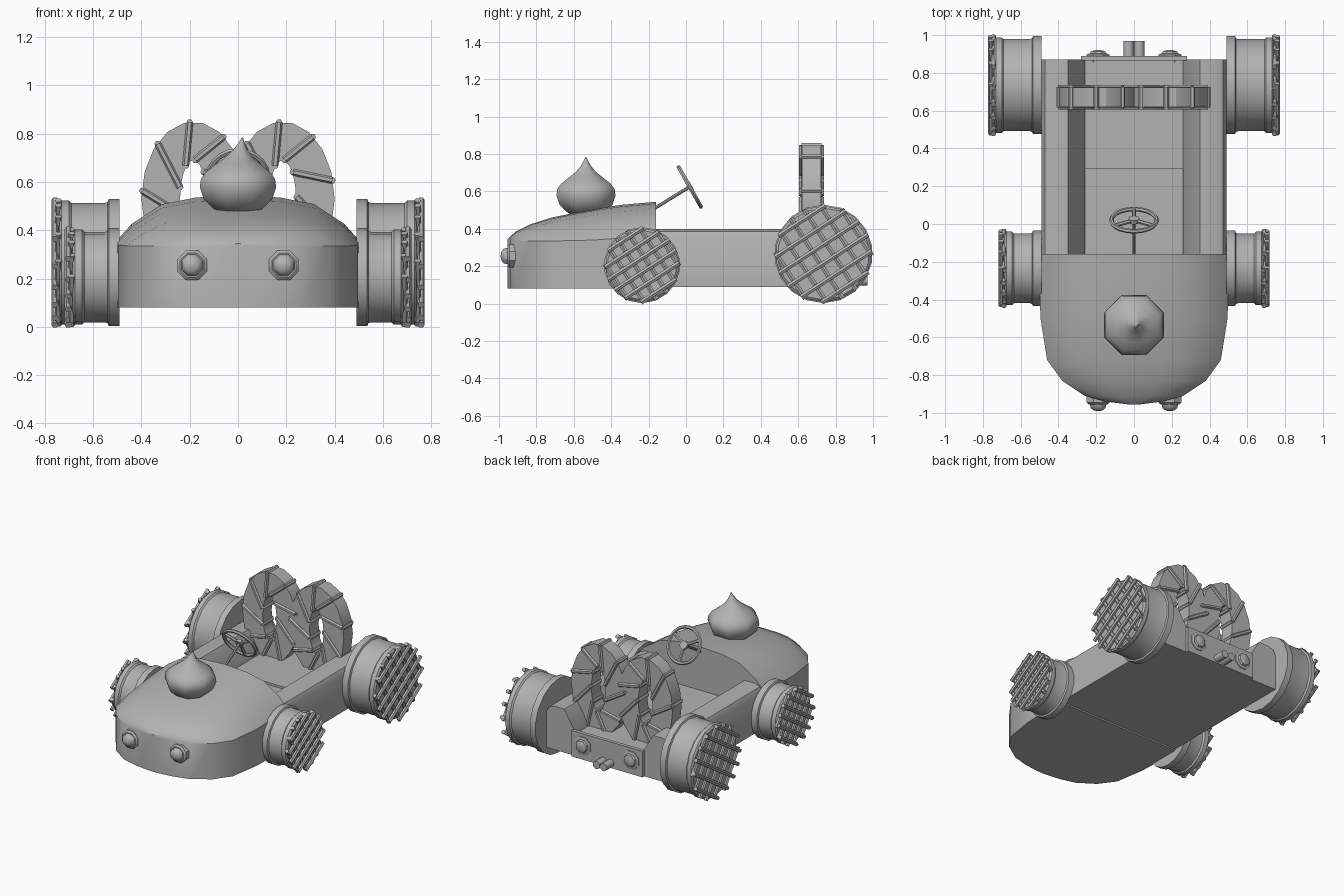
import bpy, bmesh, math
from mathutils import Vector, Matrix

if "Cube" in bpy.data.objects:
    bpy.data.objects.remove(bpy.data.objects["Cube"])

grey = bpy.data.materials.new("plain grey")
grey.diffuse_color = (0.45, 0.45, 0.45, 1)
grey.use_nodes = True
grey.node_tree.nodes["Principled BSDF"].inputs["Base Color"].default_value = grey.diffuse_color


def finish(name, bm, smooth=None):
    bmesh.ops.recalc_face_normals(bm, faces=bm.faces[:])
    me = bpy.data.meshes.new(name)
    bm.to_mesh(me)
    bm.free()
    ob = bpy.data.objects.new(name, me)
    bpy.context.collection.objects.link(ob)
    me.materials.append(grey)
    if smooth:
        bpy.ops.object.select_all(action='DESELECT')
        ob.select_set(True)
        bpy.context.view_layer.objects.active = ob
        bpy.ops.object.shade_smooth_by_angle(angle=math.radians(smooth))
    return ob


def loft(bm, rings, close=False):
    """Skin a list of closed rings; cap the ends or join last to first."""
    vs = [[bm.verts.new(p) for p in r] for r in rings]
    n = len(vs[0])
    pairs = list(zip(vs, vs[1:])) + ([(vs[-1], vs[0])] if close else [])
    for a, b in pairs:
        for i in range(n):
            bm.faces.new((a[i], a[(i + 1) % n], b[(i + 1) % n], b[i]))
    if not close:
        bm.faces.new(vs[0])
        bm.faces.new(vs[-1])


def lathe(bm, profile, centre, axis, seg, turn=0.0):
    """Revolve (distance along axis, radius) pairs."""
    axis = Vector(axis).normalized()
    q = Vector((0, 0, 1)).rotation_difference(axis)
    rings = []
    for h, r in profile:
        ring = [Vector((r * math.cos(a), r * math.sin(a), h))
                for a in (turn + 2 * math.pi * i / seg for i in range(seg))]
        rings.append([Vector(centre) + q @ p for p in ring])
    loft(bm, rings)


def rod(bm, a, b, r, seg=6):
    a, b = Vector(a), Vector(b)
    lathe(bm, [(0, r), ((b - a).length, r)], a, b - a, seg)


def box(name, lo, hi):
    bm = bmesh.new()
    loft(bm, [[(lo[0], lo[1], z), (hi[0], lo[1], z), (hi[0], hi[1], z), (lo[0], hi[1], z)]
              for z in (lo[2], hi[2])])
    return finish(name, bm)


# hood: cross-sections (y, half width, shoulder height, crown height)
bm = bmesh.new()
rings = []
for y, w, s, t in [(-.955, .03, .335, .345), (-.94, .15, .335, .36), (-.91, .26, .335, .385),
                   (-.83, .38, .335, .425), (-.72, .46, .335, .46), (-.5, .495, .34, .505),
                   (-.35, .5, .35, .528), (-.16, .5, .36, .545)]:
    half = [(w, .08), (w, s), (w * .88, s + (t - s) * .36), (w * .63, s + (t - s) * .8),
            (w * .35, s + (t - s) * .95), (0, t)]
    rings.append([(x, y, z) for x, z in half] + [(-x, y, z) for x, z in half[-2::-1]])
loft(bm, rings)
finish("hood", bm, 35)

# side pods with sloped inner walls
for sx, side in ((1, "right"), (-1, "left")):
    sec = [(.26, .09), (.26, .25), (.35, .4), (.43, .4), (.47, .385), (.49, .35), (.49, .09)]
    bm = bmesh.new()
    loft(bm, [[(sx * x, y, z) for x, z in sec] for y in (-.165, .87)])
    finish(side + "_side_pod", bm, 35)

# cockpit floor, seat deck, tail panel
box("cockpit_floor", (-.265, -.165, .09), (.265, .29, .235))
box("seat_deck", (-.265, .29, .09), (.265, .87, .25))
box("tail_panel", (-.28, .865, .09), (.28, .89, .275))

# exhaust pipes
for x in (-.028, .028):
    bm = bmesh.new()
    rod(bm, (x, .8, .125), (x, .97, .125), .028, 10)
    finish("exhaust_pipe", bm, 40)

# head and tail lamps: octagonal bezel with a dome
for x in (-.19, .19):
    for name, y, z, d, k in (("headlamp", -.925, .255, -1, 1), ("tail_lamp", .885, .19, 1, .55)):
        bm = bmesh.new()
        lathe(bm, [(-.03, .066), (.02 * k, .066), (.03 * k, .054), (.028 * k, .048),
                   (.05 * k, .042), (.062 * k, .025), (.066 * k, .004)],
              (x, y, z), (0, d, 0), 8, math.pi / 8)
        finish(name, bm, 40)

# teardrop ornament
bm = bmesh.new()
lathe(bm, [(0, .09), (.015, .115), (.05, .153), (.1, .171), (.135, .166), (.165, .142),
           (.195, .1), (.225, .06), (.255, .032), (.28, .016), (.307, .002)],
      (0, -.535, .478), (0, 0, 1), 8, math.pi / 8)
for v in bm.verts:
    v.co.x += .018 * max(0, (v.co.z - .68) / .1)
finish("teardrop_ornament", bm, 60)

# steering column and wheel
hub, axis = Vector((0, .02, .625)), Vector((0, .87, .49)).normalized()
q = Vector((0, 0, 1)).rotation_difference(axis)
bm = bmesh.new()
rod(bm, (0, -.2, .49), hub, .009, 8)
finish("steering_column", bm, 40)
bm = bmesh.new()
rings = []
for i in range(20):
    a = 2 * math.pi * i / 20
    rings.append([hub + q @ Vector(((.12 + .012 * math.cos(b)) * math.cos(a),
                                    (.12 + .012 * math.cos(b)) * math.sin(a), .012 * math.sin(b)))
                  for b in (math.pi * j / 3 for j in range(6))])
loft(bm, rings, True)
for a in (90, 210, 330):
    t = math.radians(a)
    rod(bm, hub, hub + q @ Vector((.12 * math.cos(t), .12 * math.sin(t), 0)), .011)
lathe(bm, [(-.01, .028), (.012, .028)], hub, axis, 10)
finish("steering_wheel", bm, 50)

# wheels: drum with two rims and a crossed lattice on the outer face
for sx, side in ((1, "right"), (-1, "left")):
    for name, y, R, x1 in (("front", -.235, .203, .70), ("rear", .735, .263, .755)):
        c = Vector((0, y, R + .003))
        bm = bmesh.new()
        lathe(bm, [(.49, R), (.535, R), (.54, R - .012), (.552, R - .016), (x1 - .065, R - .016),
                   (x1 - .055, R - .006), (x1 - .025, R - .006), (x1 - .015, R - .018)],
              c, (1, 0, 0), 18)
        bars = bmesh.new()
        step = R / 3.1
        for ang, x in ((math.radians(-57), x1 - .011), (math.radians(33), x1 + .003)):
            u = Vector((0, math.cos(ang), math.sin(ang)))
            v = Vector((0, -u.z, u.y))
            for i in range(6):
                d = (i - 2.5) * step
                h = math.sqrt((R - .004) ** 2 - d * d)
                p = c + v * d + Vector((x, 0, 0))
                rod(bars, p - u * h, p + u * h, .0145)
        for m, part in ((bm, "wheel"), (bars, "wheel_lattice")):
            for vert in m.verts:
                vert.co.x *= sx
            finish(f"{name}_{side}_{part}", m, 40)

# back rest: two joined loops, each wrapped with slanted cords
def loop_point(cx, t, off, y):
    return Vector((cx + (.135 + off) * math.cos(t), y, .53 + (.24 + off) * math.sin(t)))


for cx, side in ((-.185, "left"), (.185, "right")):
    bm = bmesh.new()
    rings = []
    for i in range(18):
        t = 2 * math.pi * i / 18
        rings.append([loop_point(cx, t, o, y)
                      for o, y in ((-.08, .62), (.08, .62), (.08, .722), (-.08, .722))])
    loft(bm, rings, True)
    finish(side + "_back_loop", bm, 25)
    bm = bmesh.new()
    for i in range(9):
        t = 2 * math.pi * (i + .35) / 9
        pts = [loop_point(cx, t, .077, .617), loop_point(cx, t + .5, -.077, .617),
               loop_point(cx, t + .5, -.077, .725), loop_point(cx, t, .077, .725)]
        for a, b in zip(pts, pts[1:] + pts[:1]):
            rod(bm, a, b, .014)
    finish(side + "_loop_cords", bm, 40)
